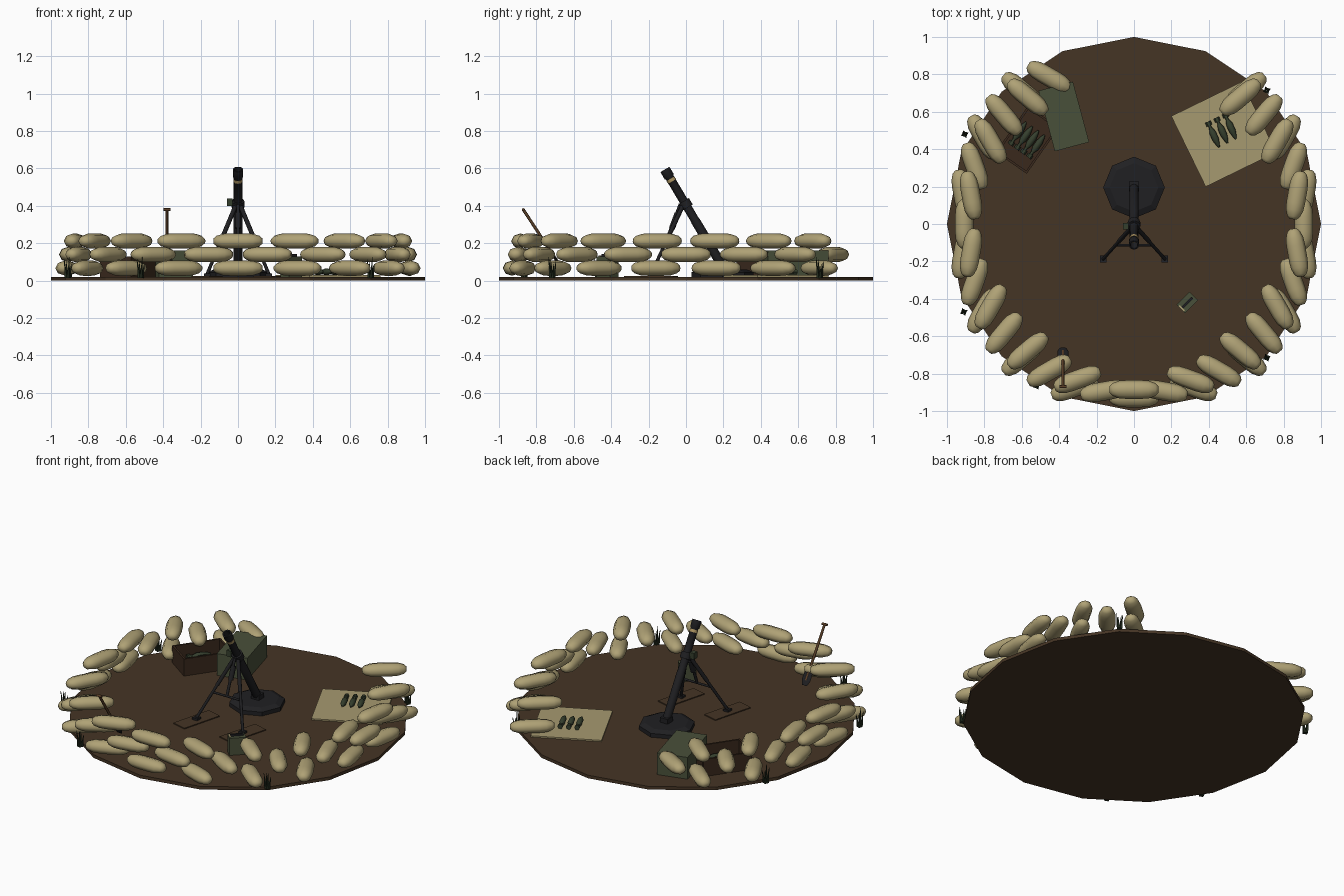
import bpy, bmesh, math
from mathutils import Vector, Matrix

if "Cube" in bpy.data.objects:
    bpy.data.objects.remove(bpy.data.objects["Cube"])


def material(name, rgb):
    m = bpy.data.materials.new(name)
    m.diffuse_color = (*rgb, 1)
    m.use_nodes = True
    m.node_tree.nodes["Principled BSDF"].inputs["Base Color"].default_value = m.diffuse_color
    return m


EARTH = material("earth_brown", (.060, .035, .018))
BAG = material("sandbag_tan", (.43, .36, .18))
CLOTH = material("cloth_tan", (.38, .32, .16))
GREEN = material("olive_green", (.066, .080, .042))
SHELL = material("dark_olive", (.036, .050, .027))
METAL = material("gun_metal", (.014, .014, .016))
BRASS = material("brass", (.42, .30, .12))
CRATE = material("dark_wood", (.042, .022, .012))
HANDLE = material("handle_wood", (.10, .048, .020))
GRASS = material("grass_dark", (.018, .028, .014))


def finish(name, bm, mat, matrix=None, smooth=False):
    bmesh.ops.recalc_face_normals(bm, faces=bm.faces)
    me = bpy.data.meshes.new(name)
    bm.to_mesh(me)
    bm.free()
    me.materials.append(mat)
    ob = bpy.data.objects.new(name, me)
    bpy.context.collection.objects.link(ob)
    if matrix is not None:
        ob.matrix_world = matrix
    if smooth:
        bpy.ops.object.select_all(action='DESELECT')
        ob.select_set(True)
        bpy.context.view_layer.objects.active = ob
        bpy.ops.object.shade_smooth_by_angle(angle=math.radians(50))
    return ob


def box(name, loc, size, mat, yaw=0, tilt=0):
    bm = bmesh.new()
    bmesh.ops.create_cube(bm, size=1)
    bmesh.ops.scale(bm, vec=size, verts=bm.verts)
    m = (Matrix.Translation(loc) @ Matrix.Rotation(math.radians(yaw), 4, 'Z')
         @ Matrix.Rotation(math.radians(tilt), 4, 'X'))
    return finish(name, bm, mat, m)


def lathe(name, profile, mat, start, direction, sides=8, smooth=True, squash=(1, 1)):
    """Revolve (distance, radius) points about an axis from start along direction."""
    bm = bmesh.new()
    rings = []
    for d, r in profile:
        rings.append([bm.verts.new((r * squash[0] * math.cos(2 * math.pi * i / sides),
                                    r * squash[1] * math.sin(2 * math.pi * i / sides), d))
                      for i in range(sides)])
    for a, b in zip(rings, rings[1:]):
        for i in range(sides):
            j = (i + 1) % sides
            bm.faces.new((a[i], a[j], b[j], b[i]))
    bm.faces.new(rings[0][::-1])
    bm.faces.new(rings[-1])
    rot = Vector(direction).to_track_quat('Z', 'Y').to_matrix().to_4x4()
    return finish(name, bm, mat, Matrix.Translation(start) @ rot, smooth)


def rod(name, a, b, r, mat, r2=None, sides=8):
    d = Vector(b) - Vector(a)
    return lathe(name, [(0, r), (d.length, r if r2 is None else r2)], mat, a, d, sides)


# Ground disc
lathe("ground_disc", [(0, 1), (.02, 1)], EARTH, (0, 0, 0), (0, 0, 1), 16, False)

# Sandbag wall: three staggered rows, open at the back
first = None
for z, radius, offset in ((.067, .93, 10), (.14, .907, 0), (.212, .885, 10)):
    for k in range(18):
        a = offset + 20 * k
        if 55 < a < 115:
            continue
        if first is None:
            prof = [(-.13, .018), (-.115, .034), (-.08, .047), (-.04, .05),
                    (.04, .05), (.08, .047), (.115, .034), (.13, .018)]
            first = ob = lathe("sandbag", prof, BAG, (0, 0, 0), (1, 0, 0), 8)
            # lay the bag along x and flatten it
            ob.data.transform(Matrix.Diagonal((1, 1, .82, 1)) @ Matrix.Rotation(math.pi / 2, 4, 'Y'))
        else:
            ob = bpy.data.objects.new("sandbag", first.data)
            bpy.context.collection.objects.link(ob)
        t = math.radians(a)
        ob.matrix_world = (Matrix.Translation((radius * math.cos(t), radius * math.sin(t), z))
                           @ Matrix.Rotation(math.pi / 2 - t, 4, 'Z'))

# Mortar base plate and ball socket
lathe("base_plate", [(0, .165), (.025, .165), (.04, .13)], METAL, (0, .195, .02), (0, 0, 1), 8, False)
box("base_socket", (0, .2, .07), (.055, .055, .04), METAL)

# Mortar tube
foot, axis = Vector((0, .205, .06)), Vector((0, -.318, .535)).normalized()
L = .622
lathe("tube", [(0, .016), (.03, .025), (.30, .025), (.31, .023), (L - .05, .023), (L - .045, .028),
               (L, .028), (L, .020), (L - .08, .020)], METAL, foot, axis, 12)
lathe("tube_band", [(L - .075, .0245), (L - .058, .0245)], BRASS, foot, axis, 12)
lathe("tube_clamp", [(.385, .034), (.425, .034)], METAL, foot, axis, 10)

# Bipod with cross bar, feet and planks
top = Vector((0, -.02, .395))
for s in (-1, 1):
    end = Vector((s * .165, -.187, .035))
    hip = top + Vector((s * .015, 0, 0))
    rod("bipod_leg", hip, end, .009, METAL)
    rod("leg_sleeve", hip, hip.lerp(end, .45), .012, METAL)
    box("bipod_foot", (s * .165, -.187, .032), (.036, .036, .014), METAL)
    box("foot_plank", (s * .165, -.187, .0225), (.10, .27, .007), EARTH, -15)
rod("cross_bar", (-.095, -.113, .19), (.095, -.113, .19), .007, METAL)
rod("elevation_screw", (0, -.03, .41), (0, -.113, .19), .009, METAL)
rod("elevation_housing", (0, -.045, .36), (0, -.075, .28), .016, METAL)

# Sight beside the clamp
box("sight", (-.045, -.012, .42), (.03, .035, .04), SHELL)
rod("sight_arm", (-.045, -.012, .41), (0, -.012, .41), .008, METAL)


# Mortar round lying along a direction
def mortar_round(center, direction, length=.15, r=.018):
    d = Vector(direction).normalized()
    base = Vector(center) - d * length / 2
    n = length
    lathe("round_body", [(.22 * n, .007), (.42 * n, r), (.68 * n, r), (.88 * n, r * .6), (n, .004)],
          SHELL, base, d, 8)
    rod("round_tail", base, base + d * .3 * n, .008, SHELL)
    lathe("round_fins", [(0, .016), (.15 * n, .016)], SHELL, base, d, 6, False)


# Cloth with three rounds
box("ground_cloth", (.48, .48, .024), (.42, .42, .010), CLOTH, 26)
u, v = Vector((.9, .44, 0)), Vector((.4, -.9, 0))
for i in (-1, 0, 1):
    mortar_round(Vector((.47, .50, .047)) + u * .05 * i, v)

# Open crate with four rounds
cyaw = 55
cm = Matrix.Translation((-.57, .45, .02)) @ Matrix.Rotation(math.radians(cyaw), 4, 'Z')
for name, loc, size in (("crate_floor", (0, 0, .006), (.30, .20, .012)),
                        ("crate_side", (0, .095, .055), (.30, .012, .11)),
                        ("crate_side", (0, -.095, .055), (.30, .012, .11)),
                        ("crate_end", (.145, 0, .055), (.012, .18, .11)),
                        ("crate_end", (-.145, 0, .055), (.012, .18, .11))):
    box(name, cm @ Vector(loc), size, CRATE, cyaw)
for i in range(4):
    mortar_round(cm @ Vector((0, -.06 + .04 * i, .04)), cm.to_3x3() @ Vector((1, 0, 0)), .15)

# Green ammunition chest
box("ammo_chest", (-.375, .575, .09), (.19, .335, .14), GREEN, 15)

# Field radio box with handle and label plate
rm = Matrix.Translation((.285, -.42, .02)) @ Matrix.Rotation(math.radians(45), 4, 'Z')
box("radio_box", rm @ Vector((0, 0, .055)), (.10, .065, .11), GREEN, 45)
box("radio_handle", rm @ Vector((0, 0, .116)), (.075, .014, .012), METAL, 45)
box("radio_label", rm @ Vector((-.042, 0, .1115)), (.010, .04, .004), CLOTH, 45)

# Shovel leaning on the front wall
grip, tip = Vector((-.38, -.87, .38)), Vector((-.38, -.68, .09))
rod("shovel_handle", tip, grip, .008, HANDLE)
rod("shovel_grip", grip - Vector((.018, 0, 0)), grip + Vector((.018, 0, 0)), .008, HANDLE)
lathe("shovel_blade", [(-.03, .018), (0, .03), (.06, .028), (.08, .008)][::-1], METAL,
      tip, (tip - grip) * -1, 8, False, (1, .2))
bpy.context.object.name = bpy.context.object.name

# Grass tufts around the rim
for x, y in ((-.905, .48), (-.91, -.47), (.71, -.715), (.71, .715), (-.52, -.865)):
    for i in range(4):
        t = math.pi / 2 * i + .4
        off = Vector((math.cos(t), math.sin(t), 0))
        p = Vector((x, y, .015)) + off * .009
        rod("grass_blade", p, p + off * .012 + Vector((0, 0, .075 + .012 * i)), .009, GRASS, .001, 4)
